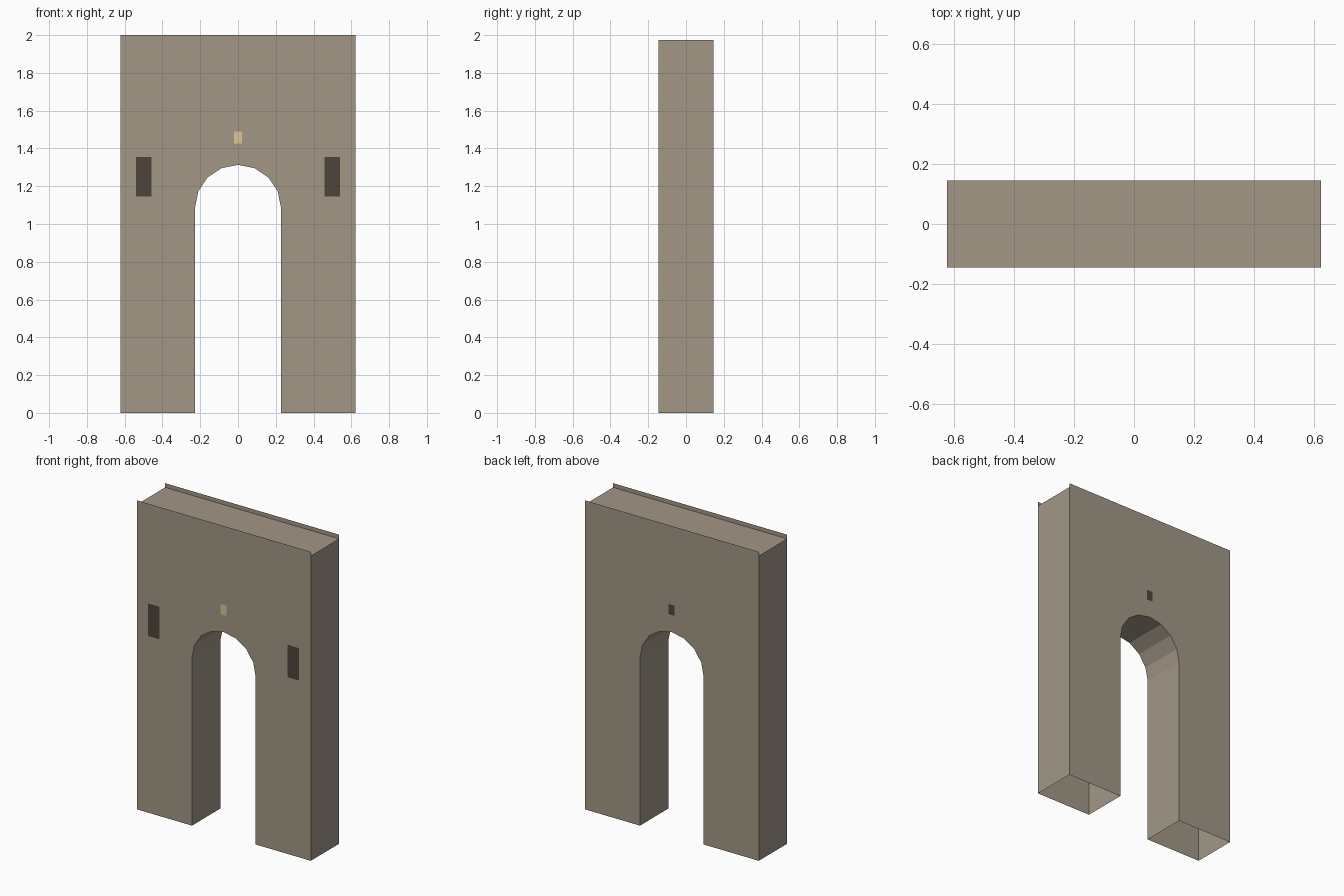
import bpy, bmesh
from math import sin, cos, pi

if "Cube" in bpy.data.objects:
    bpy.data.objects.remove(bpy.data.objects["Cube"])

W, D, H = 0.623, 0.145, 2.0      # half width, half depth, height
DECK = 1.973                     # roof deck sits just below the wall tops
R, SPRING = 0.228, 1.085         # arch radius and springing height


def material(name, rgb):
    m = bpy.data.materials.new(name)
    m.diffuse_color = (*rgb, 1)
    m.use_nodes = True
    m.node_tree.nodes["Principled BSDF"].inputs["Base Color"].default_value = m.diffuse_color
    return m


def make_object(name, polygons, mat):
    bm = bmesh.new()
    for poly in polygons:
        bm.faces.new([bm.verts.new(p) for p in poly])
    bmesh.ops.remove_doubles(bm, verts=bm.verts, dist=1e-5)
    mesh = bpy.data.meshes.new(name)
    bm.to_mesh(mesh)
    bm.free()
    mesh.materials.append(mat)
    obj = bpy.data.objects.new(name, mesh)
    bpy.context.collection.objects.link(obj)
    return obj


def strip(points):
    """Faces running from front to back along a profile."""
    return [[(a[0], -D, a[1]), (a[0], D, a[1]), (b[0], D, b[1]), (b[0], -D, b[1])]
            for a, b in zip(points, points[1:])]


def panel(name, x, z, w, h, y, mat):
    quad = [(x - w, y, z - h), (x + w, y, z - h), (x + w, y, z + h), (x - w, y, z + h)]
    make_object(name, [quad if y < 0 else quad[::-1]], mat)


stone = material("stone", (0.36, 0.31, 0.24))
dark = material("dark_opening", (0.075, 0.06, 0.045))
lit = material("lit_lamp", (0.75, 0.55, 0.30))

# Arched opening, left foot to right foot
arch = [(-R, 0)] + [(-R * cos(i * pi / 8), SPRING + R * sin(i * pi / 8))
                    for i in range(9)] + [(R, 0)]
outline = [(W, 0), (W, H), (-W, H), (-W, 0)] + arch

# Front and back wall sheets
make_object("front_wall", [[(x, -D, z) for x, z in outline]], stone)
make_object("back_wall", [[(x, D, z) for x, z in reversed(outline)]], stone)

# End walls, recessed roof deck and passage lining; the feet stay open below
make_object("end_walls_and_deck",
            strip([(W, 0), (W, DECK), (-W, DECK), (-W, 0)]), stone)
make_object("arch_lining", strip(arch), stone)

# Slot windows on the front
for side, x in (("left", -0.5), ("right", 0.5)):
    panel(side + "_window", x, 1.25, 0.041, 0.105, -D - 0.002, dark)

# Small panel above the arch: lit in front, dark behind
panel("front_lamp", 0, 1.458, 0.022, 0.033, -D - 0.002, lit)
panel("back_opening", 0, 1.458, 0.022, 0.033, D + 0.002, dark)
